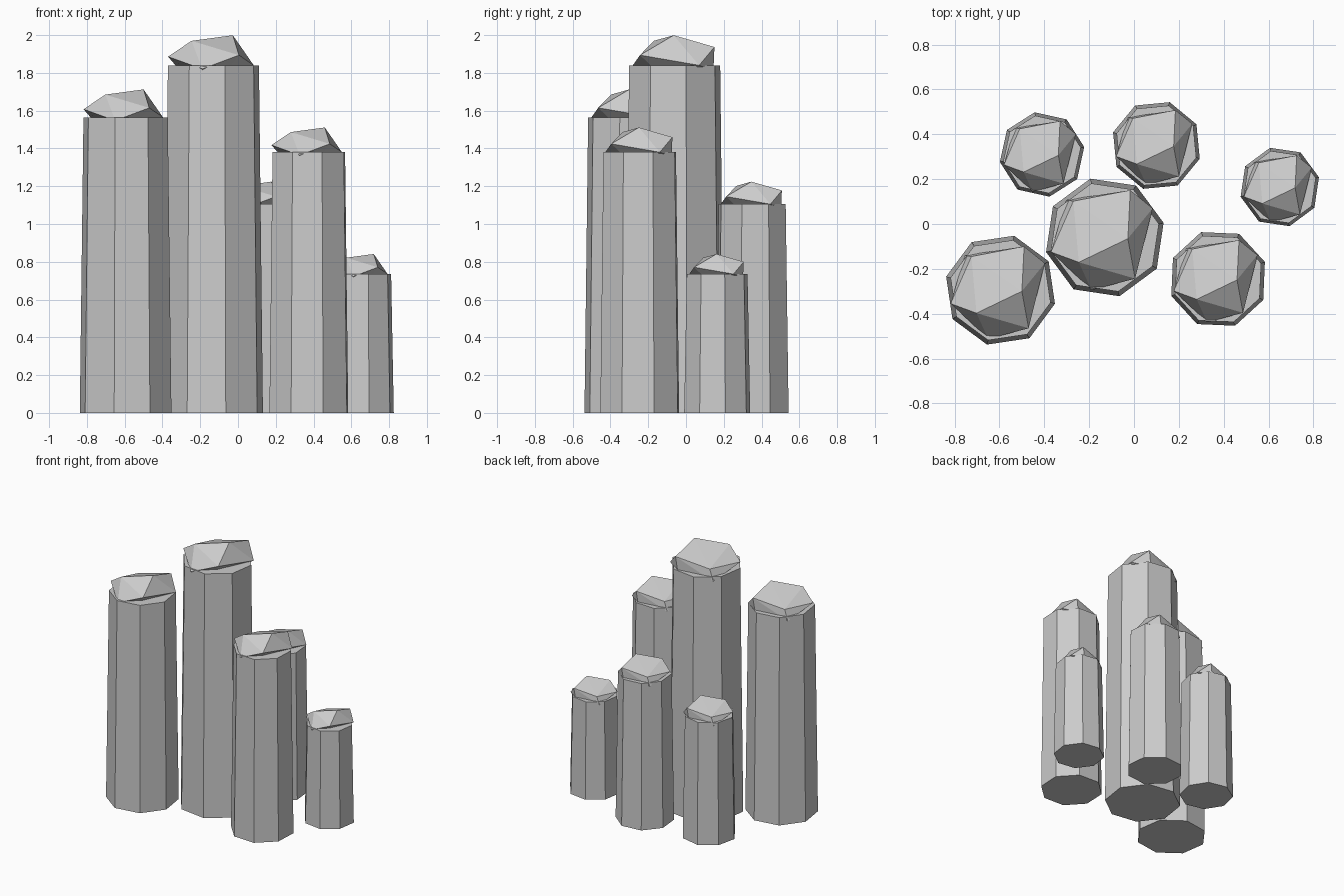
import bpy, bmesh
from math import cos, sin, pi, radians

if "Cube" in bpy.data.objects:
    bpy.data.objects.remove(bpy.data.objects["Cube"])

# name, x, y, base radius, height of shaft, turn in degrees
COLUMNS = [
    ("center_crystal", -0.13, -0.06, 0.27, 1.84, 14),
    ("left_crystal", -0.595, -0.295, 0.25, 1.565, 31),
    ("front_crystal", 0.375, -0.245, 0.222, 1.38, 20),
    ("back_crystal", 0.10, 0.35, 0.202, 1.105, 28),
    ("back_left_crystal", -0.41, 0.31, 0.191, 0.92, 10),
    ("right_crystal", 0.65, 0.165, 0.18, 0.735, 14),
]
TAPER = 0.92

# faceted tip: corner points relative to the rim centre, in units of the radius
TIP = [
    (0.38, -0.02, 0.59), (-0.43, -0.41, 0.48), (-0.89, -0.24, 0.17),
    (-0.52, 0.60, 0.19), (0.42, 0.78, 0.36),
    (0.79, 0.48, 0.0), (0.50, -0.68, 0.20), (-0.22, -0.87, -0.07),
    (-0.64, 0.62, -0.12), (0.35, 0.76, -0.10), (0.0, 0.0, -0.45),
]


def add_object(name, bm):
    bmesh.ops.recalc_face_normals(bm, faces=bm.faces)
    mesh = bpy.data.meshes.new(name)
    bm.to_mesh(mesh)
    bm.free()
    obj = bpy.data.objects.new(name, mesh)
    bpy.context.collection.objects.link(obj)
    return obj


def shaft(name, x, y, r, h, turn):
    # eight-sided tapered column
    bm = bmesh.new()
    rings = []
    for z, rad in ((0, r), (h, r * TAPER)):
        rings.append([bm.verts.new((x + rad * cos(radians(turn) + i * pi / 4),
                                    y + rad * sin(radians(turn) + i * pi / 4), z))
                      for i in range(8)])
    low, top = rings
    bm.faces.new(low[::-1])
    bm.faces.new(top)
    for i in range(8):
        j = (i + 1) % 8
        bm.faces.new((low[i], low[j], top[j], top[i]))
    add_object(name + "_shaft", bm)


def tip(name, x, y, r, h):
    # irregular faceted point sunk into the top of the shaft
    bm = bmesh.new()
    for px, py, pz in TIP:
        bm.verts.new((x + px * r, y + py * r, h + pz * r))
    res = bmesh.ops.convex_hull(bm, input=bm.verts[:])
    loose = [v for v in bm.verts if not v.link_faces]
    bmesh.ops.delete(bm, geom=loose, context='VERTS')
    add_object(name + "_tip", bm)


for name, x, y, r, h, turn in COLUMNS:
    shaft(name, x, y, r, h, turn)
    tip(name, x, y, r, h)
